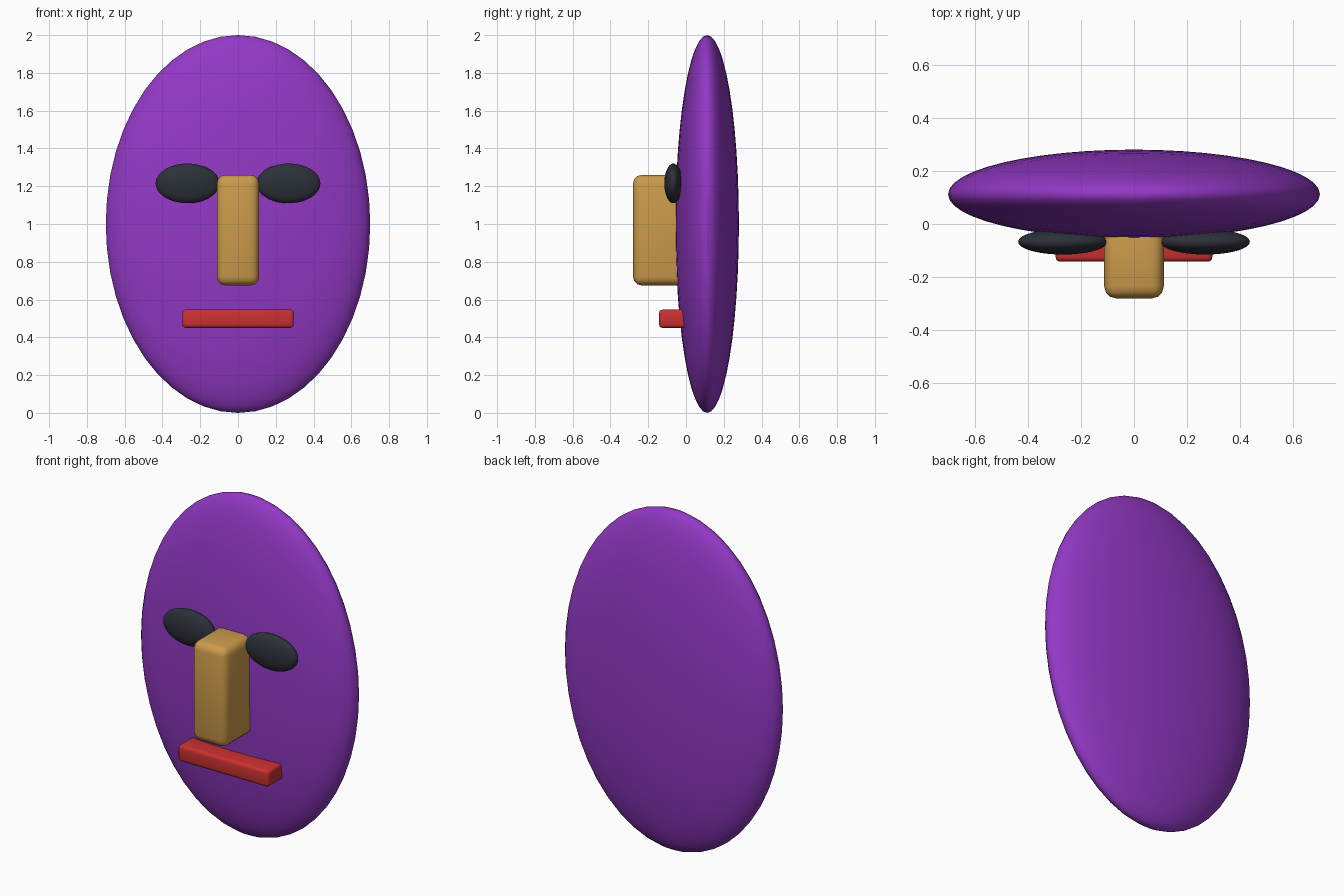
import bpy

if "Cube" in bpy.data.objects:
    bpy.data.objects.remove(bpy.data.objects["Cube"])


def material(name, rgb):
    m = bpy.data.materials.new(name)
    m.diffuse_color = (*rgb, 1)
    m.use_nodes = True
    m.node_tree.nodes["Principled BSDF"].inputs["Base Color"].default_value = m.diffuse_color
    return m


purple = material("purple", (0.29, 0.04, 0.56))
charcoal = material("charcoal", (0.025, 0.03, 0.04))
ochre = material("ochre", (0.60, 0.33, 0.07))
red = material("red", (0.60, 0.03, 0.03))


def finish(ob, name, mat):
    ob.name = name
    ob.data.materials.append(mat)
    bpy.ops.object.shade_smooth_by_angle()
    return ob


def ellipsoid(name, centre, radii, mat, segments=48, rings=24):
    bpy.ops.mesh.primitive_uv_sphere_add(segments=segments, ring_count=rings, radius=1, location=centre)
    ob = bpy.context.object
    ob.scale = radii
    bpy.ops.object.transform_apply(location=False, rotation=False, scale=True)
    return finish(ob, name, mat)


def rounded_box(name, lo, hi, bevel, mat):
    bpy.ops.mesh.primitive_cube_add(size=1, location=[(a + b) / 2 for a, b in zip(lo, hi)])
    ob = bpy.context.object
    ob.scale = [b - a for a, b in zip(lo, hi)]
    bpy.ops.object.transform_apply(location=False, rotation=False, scale=True)
    mod = ob.modifiers.new("rounded_edges", 'BEVEL')
    mod.width = bevel
    mod.segments = 3
    bpy.ops.object.modifier_apply(modifier=mod.name)
    return finish(ob, name, mat)


# Flattened egg-shaped face
ellipsoid("face", (0, 0.112, 1.0), (0.70, 0.168, 1.0), purple)

# Pair of dark eyes
for side, label in ((-1, "left"), (1, "right")):
    ellipsoid(f"eye_{label}", (side * 0.268, -0.067, 1.215), (0.168, 0.048, 0.105), charcoal)

# Block nose and bar mouth, both sunk into the face
rounded_box("nose", (-0.112, -0.28, 0.675), (0.112, 0.04, 1.26), 0.045, ochre)
rounded_box("mouth", (-0.295, -0.142, 0.45), (0.295, 0.02, 0.547), 0.018, red)
